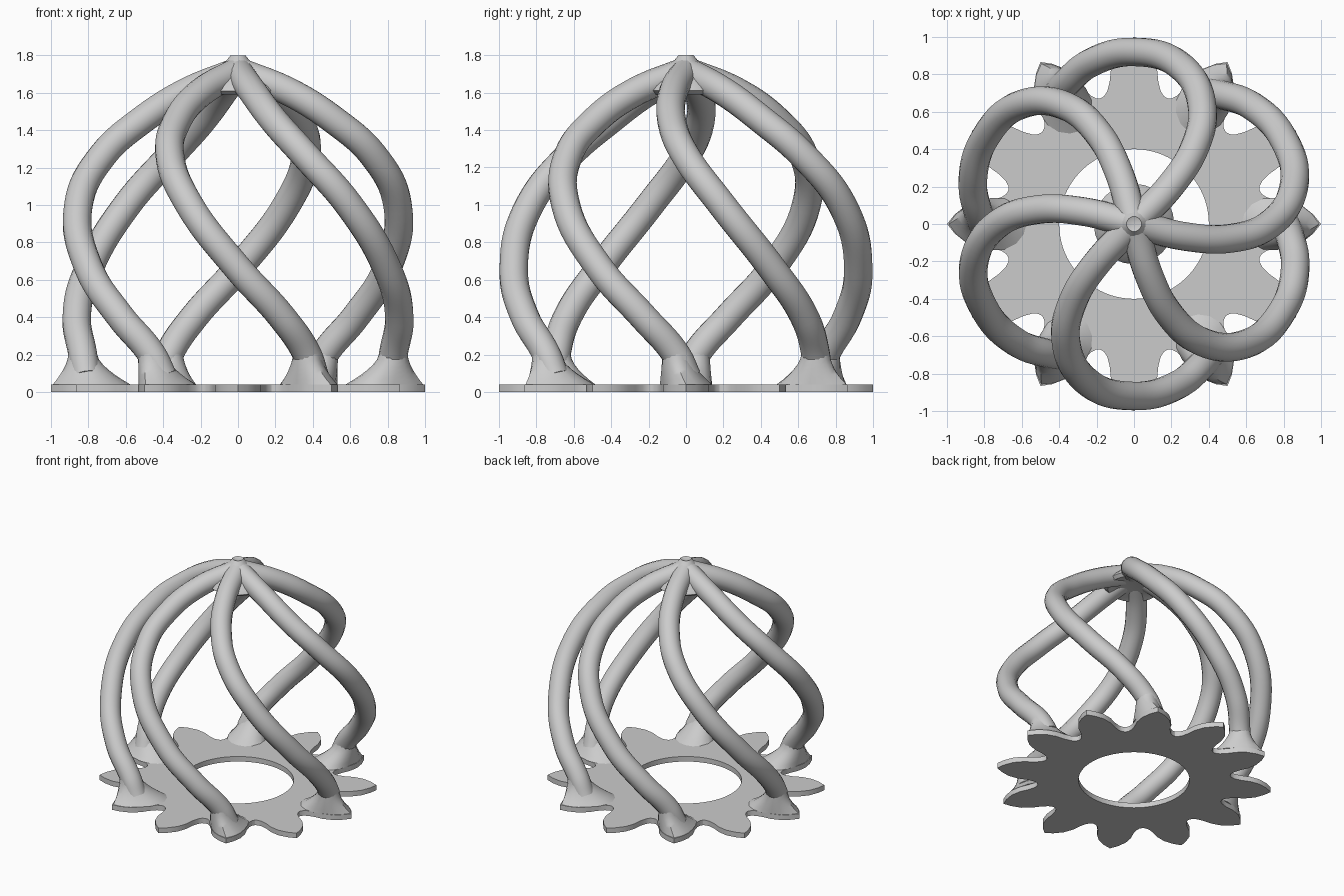
import bpy, bmesh, math
from mathutils import Vector, Matrix

if "Cube" in bpy.data.objects:
    bpy.data.objects.remove(bpy.data.objects["Cube"])

grey = bpy.data.materials.new("light_grey")
grey.use_nodes = True
COLOR = (0.6, 0.6, 0.6, 1)
grey.diffuse_color = COLOR
grey.node_tree.nodes["Principled BSDF"].inputs["Base Color"].default_value = COLOR

PLATE = 0.04       # plate thickness
FOOT_TOP = 0.2     # height where foot becomes bar
BAR = 0.077        # bar radius
STEP = math.radians(60)


def finish(name, bm, angle):
    bmesh.ops.recalc_face_normals(bm, faces=bm.faces)
    mesh = bpy.data.meshes.new(name)
    bm.to_mesh(mesh)
    bm.free()
    obj = bpy.data.objects.new(name, mesh)
    bpy.context.collection.objects.link(obj)
    mesh.materials.append(grey)
    smooth(obj, angle)
    return obj


def smooth(obj, angle):
    bpy.ops.object.select_all(action='DESELECT')
    obj.select_set(True)
    bpy.context.view_layer.objects.active = obj
    bpy.ops.object.shade_smooth_by_angle(angle=math.radians(angle))


def bridge(bm, a, b):
    n = len(a)
    for i in range(n):
        j = (i + 1) % n
        bm.faces.new((a[i], a[j], b[j], b[i]))


# Base plate: ring with twelve leaf-shaped petals (radius, half width)
petal = [(1, 0), (0.96, 0.05), (0.9, 0.098), (0.83, 0.123), (0.76, 0.13),
         (0.71, 0.143), (0.683, 0.16)]
half = [(math.hypot(r, w), math.atan2(w, r)) for r, w in petal]
half.append((0.695, math.radians(15)))
outline = []
for k in range(12):
    mid = k * STEP / 2
    outline += [(r, mid - a) for r, a in reversed(half[1:-1])]
    outline += [(r, mid + a) for r, a in half]
bm = bmesh.new()
loops = []
for z, inner in ((0, False), (PLATE, False), (PLATE, True), (0, True)):
    loops.append([bm.verts.new(((0.4 if inner else r) * math.cos(a),
                                (0.4 if inner else r) * math.sin(a), z))
                  for r, a in outline])
for i in range(4):
    bridge(bm, loops[i], loops[(i + 1) % 4])
finish("base_plate", bm, 30)

# Spiral bars: path of one bar, starting at the foot and ending at the crown
path = [(0.41, -0.70, 0.08), (0.37, -0.745, 0.2), (0.235, -0.86, 0.4),
        (0, -0.92, 0.66), (-0.26, -0.835, 1.0), (-0.365, -0.62, 1.27),
        (-0.325, -0.41, 1.45), (-0.2, -0.21, 1.6), (0, 0, 1.715)]
curve = bpy.data.curves.new("spiral_bar", 'CURVE')
curve.dimensions = '3D'
curve.bevel_depth = BAR
curve.bevel_resolution = 6
curve.resolution_u = 8
curve.use_fill_caps = True
spline = curve.splines.new('BEZIER')
spline.bezier_points.add(len(path) - 1)
for point, co in zip(spline.bezier_points, path):
    point.co = co
    point.handle_left_type = point.handle_right_type = 'AUTO'
bar = bpy.data.objects.new("spiral_bar_1", curve)
bpy.context.collection.objects.link(bar)
bpy.ops.object.select_all(action='DESELECT')
bar.select_set(True)
bpy.context.view_layer.objects.active = bar
bpy.ops.object.convert(target='MESH')
bar = bpy.context.object
bar.data.materials.clear()
bar.data.materials.append(grey)
smooth(bar, 40)

# Flared foot: lofted from a pointed petal footprint up to the round bar
side = [(0.99, 0), (0.95, 0.055), (0.9, 0.094), (0.83, 0.12), (0.76, 0.14),
        (0.69, 0.135), (0.63, 0.105), (0.59, 0.055), (0.575, 0)]
foot_print = side + [(x, -y) for x, y in side[-2:0:-1]]
neck = Matrix.Rotation(STEP, 3, 'Z') @ Vector(path[1])
bm = bmesh.new()
rings = []
steps = 6
for s in range(steps + 1):
    t = s / steps
    blend = 1 - (1 - t) ** 1.6
    ring = []
    for x, y in foot_print:
        a = math.atan2(y, x - 0.79)
        top = Vector((neck.x + BAR * math.cos(a), neck.y + BAR * math.sin(a)))
        p = Vector((x, y)).lerp(top, blend)
        ring.append(bm.verts.new((p.x, p.y, PLATE + (FOOT_TOP - PLATE) * t)))
    rings.append(ring)
for a, b in zip(rings, rings[1:]):
    bridge(bm, a, b)
bm.faces.new(rings[0])
bm.faces.new(rings[-1])
foot = finish("foot_1", bm, 50)

# Repeat bars and feet around the centre
for k in range(1, 6):
    for obj in (bar, foot):
        copy = obj.copy()
        copy.name = obj.name[:-1] + str(k + 1)
        copy.rotation_euler.z = k * STEP
        bpy.context.collection.objects.link(copy)

# Crown where the bars meet: lathed cone with a small six-sided dimple
profile = [(0.12, 1.61), (0.19, 1.59), (0.215, 1.61), (0.2, 1.635),
           (0.14, 1.69), (0.08, 1.75), (0.04, 1.8)]
bm = bmesh.new()
rings = [[bm.verts.new((r * math.cos(i * STEP / 4), r * math.sin(i * STEP / 4), z))
          for i in range(24)] for r, z in profile]
for a, b in zip(rings, rings[1:]):
    bridge(bm, a, b)
bm.faces.new(rings[0])
dimple = bm.verts.new((0, 0, 1.785))
for i in range(24):
    bm.faces.new((rings[-1][i], rings[-1][(i + 1) % 24], dimple))
finish("crown", bm, 40)
